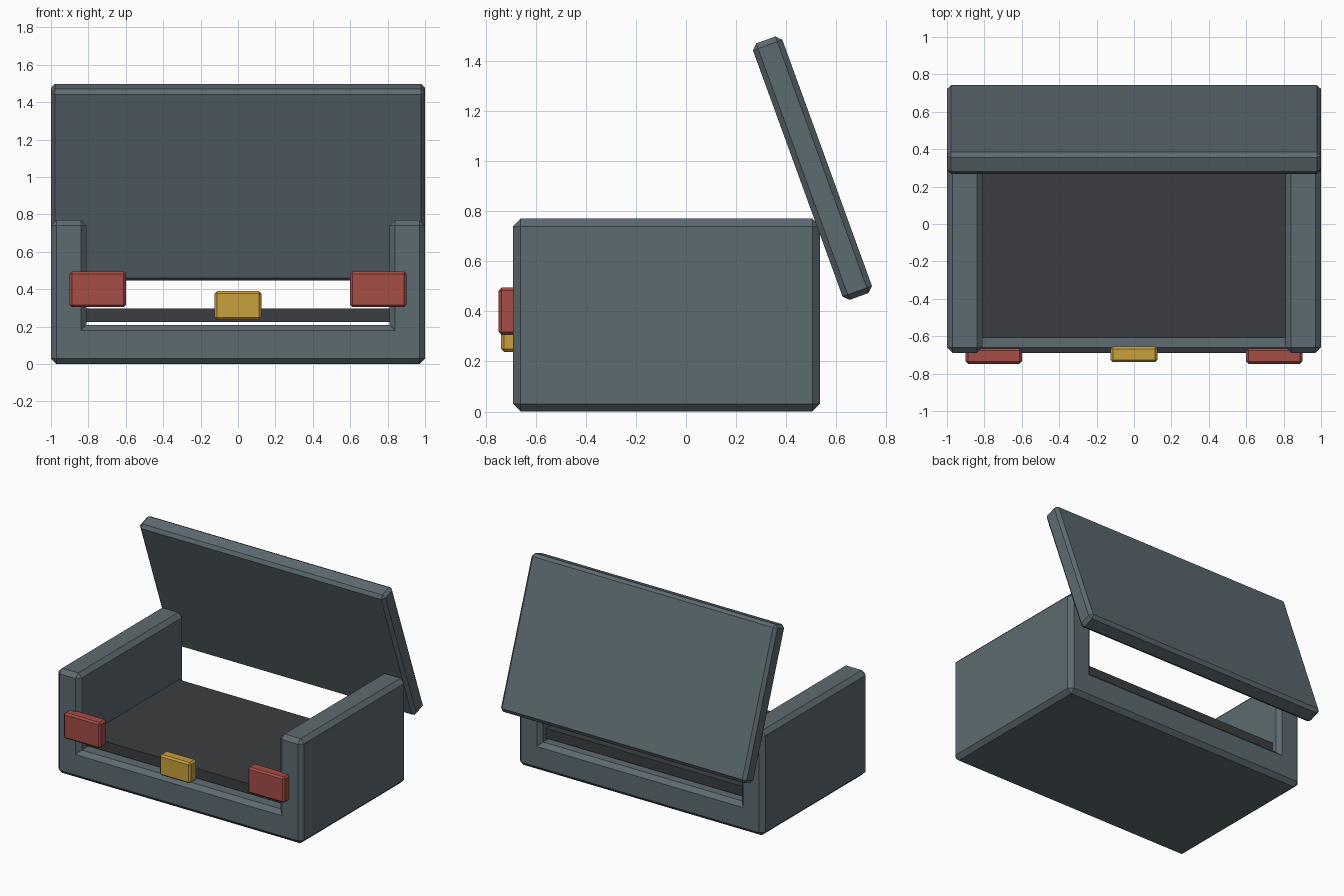
import bpy, bmesh
from math import radians
from mathutils import Matrix, Vector

if "Cube" in bpy.data.objects:
    bpy.data.objects.remove(bpy.data.objects["Cube"])


def material(name, rgb):
    m = bpy.data.materials.new(name)
    m.diffuse_color = (*rgb, 1)
    m.use_nodes = True
    m.node_tree.nodes["Principled BSDF"].inputs["Base Color"].default_value = m.diffuse_color
    return m


SLATE = material("slate", (0.11, 0.145, 0.165))
DARK = material("dark", (0.045, 0.048, 0.052))
RED = material("red", (0.38, 0.075, 0.062))
GOLD = material("gold", (0.58, 0.35, 0.045))


def box(name, lo, hi, mat, bevel, tilt=0.0):
    """Chamfered box between two corners, tilted about its own x axis."""
    lo, hi = Vector(lo), Vector(hi)
    mesh = bpy.data.meshes.new(name)
    bm = bmesh.new()
    bmesh.ops.create_cube(bm, size=1, matrix=Matrix.Diagonal((*(hi - lo), 1)))
    if bevel:
        bmesh.ops.bevel(bm, geom=bm.edges[:], offset=bevel, segments=1,
                        profile=0.5, affect='EDGES')
    bm.to_mesh(mesh)
    bm.free()
    mesh.materials.append(mat)
    obj = bpy.data.objects.new(name, mesh)
    obj.location = (lo + hi) / 2
    obj.rotation_euler.x = tilt
    bpy.context.collection.objects.link(obj)
    return obj


def pair(name, lo, hi, mat, bevel):
    """Right-hand box plus its mirror image across x = 0."""
    box("right_" + name, lo, hi, mat, bevel)
    box("left_" + name, (-hi[0], lo[1], lo[2]), (-lo[0], hi[1], hi[2]), mat, bevel)


# Case: base slab and two side walls, open at front and back
box("base", (-1, -0.69, 0), (1, 0.535, 0.21), SLATE, 0.03)
pair("wall", (0.81, -0.69, 0.06), (1, 0.535, 0.77), SLATE, 0.03)

# Dark inner tray, floating just above the base
box("inner_tray", (-0.815, -0.61, 0.225), (0.815, 0.47, 0.297), DARK, 0)

# Lid, tilted open behind the case
cy, cz, thick, length = 0.505, 0.972, 0.125, 1.09
box("lid", (-1, cy - thick / 2, cz - length / 2),
    (1, cy + thick / 2, cz + length / 2), SLATE, 0.022, radians(20))

# Front latches and centre clasp
pair("latch", (0.6, -0.748, 0.305), (0.9, -0.665, 0.495), RED, 0.012)
box("clasp", (-0.125, -0.738, 0.237), (0.125, -0.655, 0.39), GOLD, 0.012)
